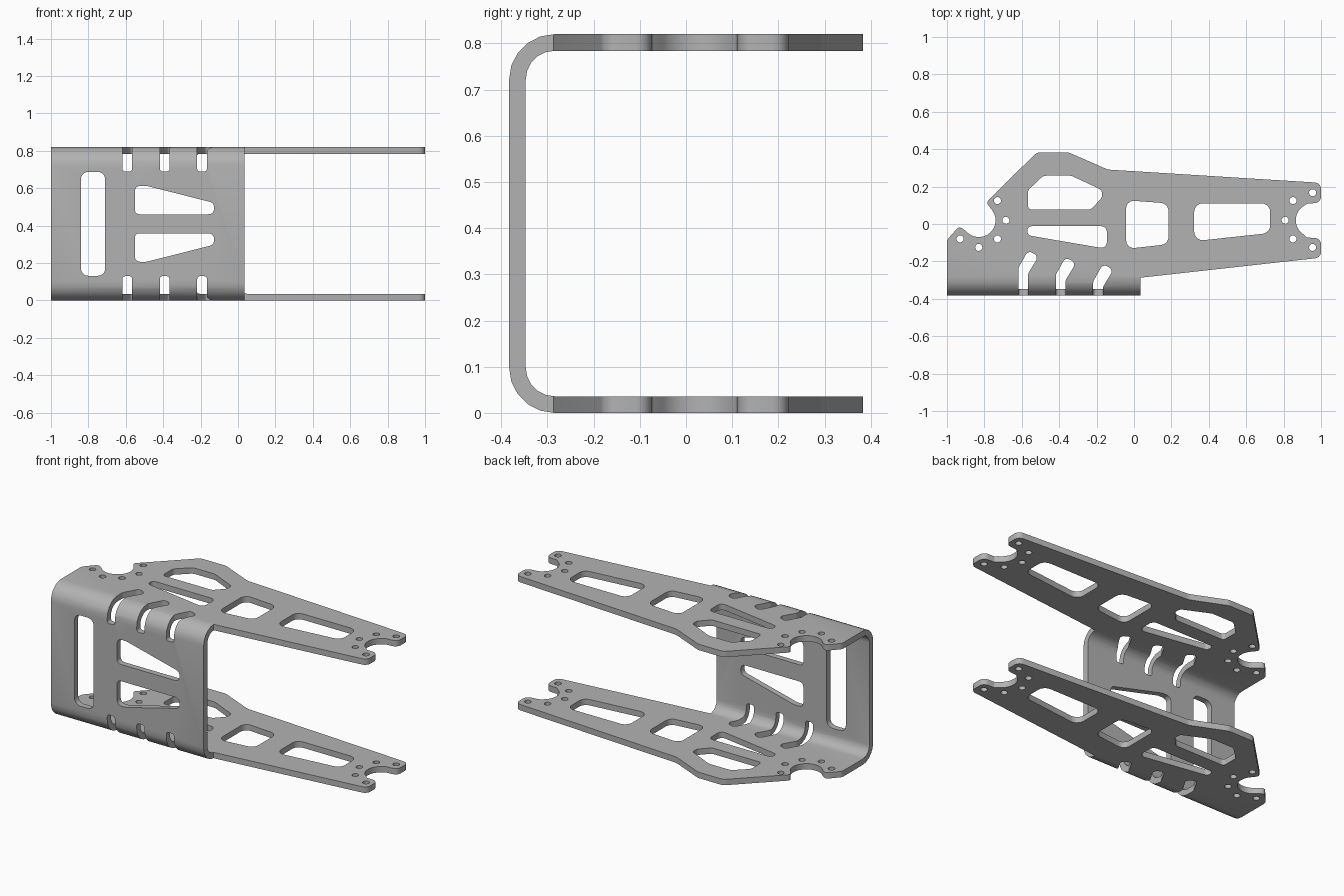
import bpy, bmesh, math
from mathutils import Vector

if "Cube" in bpy.data.objects:
    bpy.data.objects.remove(bpy.data.objects["Cube"])

H = 0.82          # overall height
T = 0.036         # sheet thickness
YF, YB = -0.383, 0.383

metal = bpy.data.materials.new("grey metal")
metal.diffuse_color = (0.45, 0.45, 0.45, 1)
metal.use_nodes = True
metal.node_tree.nodes["Principled BSDF"].inputs["Base Color"].default_value = metal.diffuse_color


def rounded(pts, steps=5):
    """Closed polygon of (x, y, radius) corners -> points with filleted corners."""
    out = []
    n = len(pts)
    for i, (x, y, r) in enumerate(pts):
        p = Vector((x, y))
        if r == 0:
            out.append(p)
            continue
        a = Vector(pts[i - 1][:2]) - p
        b = Vector(pts[(i + 1) % n][:2]) - p
        half = a.angle(b) / 2
        d = min(r / math.tan(half), a.length * 0.48, b.length * 0.48)
        r = d * math.tan(half)
        a.normalize()
        b.normalize()
        c = p + (a + b).normalized() * (r / math.sin(half))
        v0, v1 = p + a * d - c, p + b * d - c
        turn = math.atan2(v0.x * v1.y - v0.y * v1.x, v0.dot(v1))
        for k in range(steps + 1):
            t = turn * k / steps
            out.append(c + Vector((v0.x * math.cos(t) - v0.y * math.sin(t),
                                   v0.x * math.sin(t) + v0.y * math.cos(t))))
    return out


def arc(cx, cy, r, a0, a1, n):
    return [(cx + r * math.cos(math.radians(a0 + (a1 - a0) * i / n)),
             cy + r * math.sin(math.radians(a0 + (a1 - a0) * i / n))) for i in range(n + 1)]


def prisms(name, items):
    """One object from several (points, axis, low, high) extrusions."""
    bm = bmesh.new()
    for pts, axis, lo, hi in items:
        place = {'x': lambda a, b, t: (t, a, b),
                 'y': lambda a, b, t: (a, t, b),
                 'z': lambda a, b, t: (a, b, t)}[axis]
        v0 = [bm.verts.new(place(p[0], p[1], lo)) for p in pts]
        v1 = [bm.verts.new(place(p[0], p[1], hi)) for p in pts]
        bm.faces.new(v0)
        bm.faces.new(v1)
        for i in range(len(pts)):
            j = (i + 1) % len(pts)
            bm.faces.new((v0[i], v0[j], v1[j], v1[i]))
    bmesh.ops.recalc_face_normals(bm, faces=bm.faces)
    me = bpy.data.meshes.new(name)
    bm.to_mesh(me)
    bm.free()
    ob = bpy.data.objects.new(name, me)
    bpy.context.collection.objects.link(ob)
    return ob


def boolean(ob, cutter, op):
    m = ob.modifiers.new("cut", 'BOOLEAN')
    m.operation, m.solver, m.object = op, 'EXACT', cutter
    bpy.context.view_layer.objects.active = ob
    bpy.ops.object.modifier_apply(modifier=m.name)
    bpy.data.objects.remove(cutter, do_unlink=True)


# folded U-shaped sheet, profile in y-z
R = 0.098
cy = YF + R
profile = [(0.5, H)] + arc(cy, H - R, R, 90, 180, 5) + arc(cy, R, R, 180, 270, 5)
profile += [(0.5, 0), (0.5, T)] + arc(cy, R, R - T, 270, 180, 5)
profile += arc(cy, H - R, R - T, 180, 90, 5) + [(0.5, H - T)]
bracket = prisms("folded_bracket", [(profile, 'x', -1.2, 1.2)])
bracket.data.materials.append(metal)

# plan outline with round motor-style notches at both ends
outline = [(-1, -0.5, 0), (-1, -0.085, 0.04), (-0.935, -0.012, 0.03)]
outline += [(x, y, 0) for x, y in arc(-0.83, 0.02, 0.09, 218, 405, 16)]
outline += [(-0.79, 0.115, 0.02), (-0.52, YB, 0.05), (-0.35, YB, 0.06), (-0.14, 0.291, 0.08),
            (1, 0.22, 0.035), (1, 0.115, 0.035), (0.925, 0.108, 0.01)]
outline += [(x, y, 0) for x, y in arc(0.955, 0.02, 0.09, 120, 240, 12)]
outline += [(0.925, -0.073, 0.01), (1, -0.075, 0.035), (1, -0.18, 0.035),
            (0.035, -0.287, 0), (0.035, -0.5, 0)]
boolean(bracket, prisms("outline_cutter", [(rounded(outline), 'z', -0.1, 1)]), 'INTERSECT')

# windows and screw holes through both plates
windows = [
    [(-0.567, 0.078, 0.02), (-0.567, 0.18, 0.03), (-0.485, 0.258, 0.04), (-0.335, 0.258, 0.04),
     (-0.172, 0.182, 0.025), (-0.172, 0.14, 0.025), (-0.23, 0.078, 0.03)],
    [(-0.57, -0.012, 0.025), (-0.145, -0.012, 0.03), (-0.145, -0.133, 0.03), (-0.57, -0.06, 0.025)],
    [(-0.042, 0.127, 0.04), (0.185, 0.11, 0.045), (0.185, -0.108, 0.045), (-0.042, -0.133, 0.04)],
    [(0.322, 0.11, 0.045), (0.728, 0.11, 0.045), (0.728, -0.048, 0.045), (0.322, -0.092, 0.045)],
]
cuts = [(rounded(w), 'z', -0.1, 1) for w in windows]
for cx, s in ((-0.83, 1), (0.955, -1)):
    for dx, dy in ((-0.1, -0.1), (0, -0.145), (0.1, -0.1), (0.145, 0), (0.1, 0.105)):
        if s < 0:  # right-hand set sits on the left of its notch
            dx, dy = {(-0.1, -0.1): (0, -0.145), (0, -0.145): (-0.105, -0.1), (0.1, -0.1): (-0.147, 0),
                      (0.145, 0): (-0.105, 0.105), (0.1, 0.105): (0, 0.147)}[(dx, dy)]
        cuts.append((arc(cx + dx, 0.02 + dy, 0.019, 0, 345, 15), 'z', -0.1, 1))
boolean(bracket, prisms("plate_cutter", cuts), 'DIFFERENCE')

# front wall windows
front = [[(-0.84, 0.132, 0.04), (-0.71, 0.132, 0.04), (-0.71, 0.688, 0.04), (-0.84, 0.688, 0.04)]]
tri = [(-0.552, 0.461, 0.025), (-0.552, 0.613, 0.035), (-0.49, 0.613, 0.04),
       (-0.128, 0.522, 0.03), (-0.128, 0.461, 0.03)]
front += [tri, [(x, H - z, r) for x, z, r in reversed(tri)]]
boolean(bracket, prisms("front_cutter", [(rounded(f), 'y', -0.5, -0.3) for f in front]), 'DIFFERENCE')

# bent slots wrapping over both folds
plan, wall = [], []
for i in range(3):
    x, d = -0.618 + 0.2 * i, -0.036 * i
    slot = rounded([(x, -0.5, 0), (x, -0.235 + d, 0.03), (x + 0.052, -0.142 + d, 0.025),
                    (x + 0.108, -0.172 + d, 0.025), (x + 0.052, -0.265 + d, 0.03), (x + 0.052, -0.5, 0)])
    plan += [(slot, 'z', 0.74, 1), (slot, 'z', -0.1, H - 0.74)]
    end = [(x, 0.69, 0.015), (x + 0.052, 0.69, 0.015), (x + 0.052, 0.76, 0), (x, 0.76, 0)]
    for e in (end, [(a, H - b, r) for a, b, r in reversed(end)]):
        wall.append((rounded(e), 'y', -0.5, -0.32))
boolean(bracket, prisms("slot_cutter", plan), 'DIFFERENCE')
boolean(bracket, prisms("slot_end_cutter", wall), 'DIFFERENCE')

# smooth folds and fillets, crisp sheet edges
bpy.ops.object.select_all(action='DESELECT')
bracket.select_set(True)
bpy.context.view_layer.objects.active = bracket
bpy.ops.object.shade_smooth_by_angle(angle=math.radians(30))
